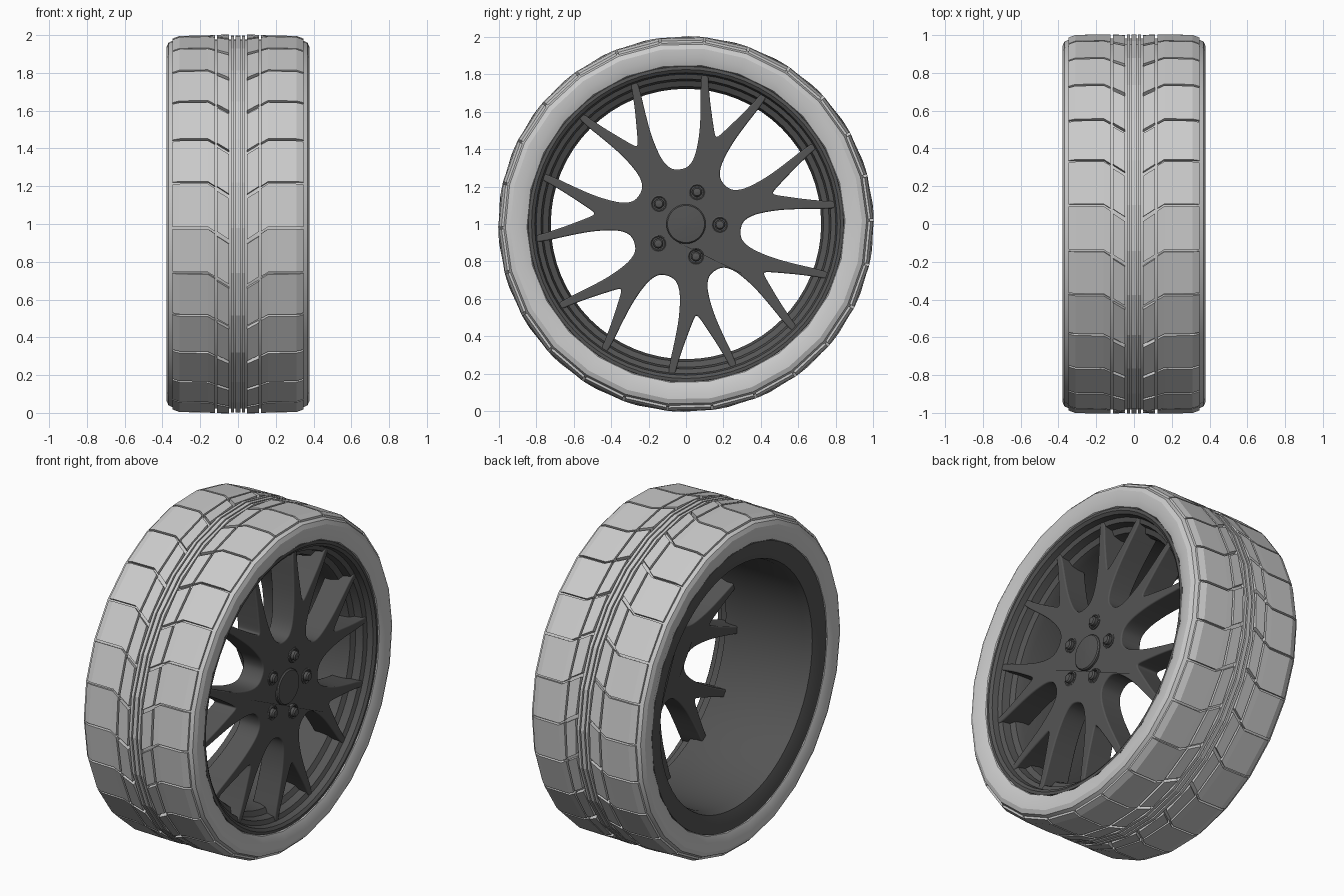
import bpy, bmesh, math
from mathutils import Vector

if "Cube" in bpy.data.objects:
    bpy.data.objects.remove(bpy.data.objects["Cube"])

N = 26                                   # tread blocks around the tyre
STEP = 2 * math.pi / N
PHASE = math.radians(181.2)

dark = bpy.data.materials.new("dark_metal")
dark.diffuse_color = (0.09, 0.09, 0.09, 1)
dark.use_nodes = True
dark.node_tree.nodes["Principled BSDF"].inputs["Base Color"].default_value = dark.diffuse_color


def pt(x, r, t):
    """Wheel coordinates: x along the axle, radius, angle seen from +x."""
    return Vector((x, r * math.cos(t), 1 + r * math.sin(t)))


def finish(bm, name, mat=None, smooth=None):
    bmesh.ops.recalc_face_normals(bm, faces=bm.faces)
    me = bpy.data.meshes.new(name)
    bm.to_mesh(me)
    bm.free()
    ob = bpy.data.objects.new(name, me)
    bpy.context.collection.objects.link(ob)
    if mat:
        me.materials.append(mat)
    if smooth:
        bpy.ops.object.select_all(action='DESELECT')
        ob.select_set(True)
        bpy.context.view_layer.objects.active = ob
        bpy.ops.object.shade_smooth_by_angle(angle=math.radians(smooth))
    return ob


def revolve(bm, profile, n, phase=0.0, cy=0.0, cz=0.0):
    """Spin a closed (x, r) profile around an axle-parallel axis."""
    off = Vector((0, cy, cz))
    rings = [[bm.verts.new(pt(x, r, phase + 2 * math.pi * i / n) + off) for x, r in profile]
             for i in range(n)]
    m = len(profile)
    for i in range(n):
        a, b = rings[i], rings[(i + 1) % n]
        for j in range(m):
            k = (j + 1) % m
            bm.faces.new((a[j], a[k], b[k], b[j]))


# Tyre carcass
half = [(0.335, 0.835), (0.362, 0.85), (0.377, 0.89), (0.379, 0.94), (0.368, 0.965), (0.33, 0.982)]
profile = half + [(-x, r) for x, r in reversed(half)]
bm = bmesh.new()
revolve(bm, profile, N, PHASE)
finish(bm, "tyre_body", None, 20)

# Centre ribs of the tread
bm = bmesh.new()
for x0, x1 in ((-0.012, 0.012), (0.02, 0.037), (-0.037, -0.02)):
    revolve(bm, [(x0, 0.95), (x0, 1.002), (x1, 1.002), (x1, 0.95)], N, PHASE)
finish(bm, "tread_centre_ribs")


# Tread blocks: straight across the shoulder, swept into a V at the middle
def sweep(x):
    return 0.085 * max(0.0, 0.16 - x) / 0.13


def block(bm, cols, side, i, gap):
    t0 = PHASE + i * STEP
    rows = []
    for x, r in cols:
        a, b = t0 + sweep(x) + gap, t0 + sweep(x) + STEP - gap
        rows.append([bm.verts.new(pt(side * x, rr, t))
                     for rr, t in ((r, a), (r, b), (r - 0.035, b), (r - 0.035, a))])
    for p, q in zip(rows, rows[1:]):
        for j in range(4):
            k = (j + 1) % 4
            bm.faces.new((p[j], p[k], q[k], q[j]))
    bm.faces.new(rows[0])
    bm.faces.new(rows[-1])


for name, cols, gap in (
        ("tread_shoulder_blocks", [(0.123, 1.003), (0.16, 1.003), (0.31, 1.0), (0.347, 0.986)], 0.006),
        ("tread_chevron_blocks", [(0.047, 1.003), (0.112, 1.003)], 0.012)):
    bm = bmesh.new()
    for side in (1, -1):
        for i in range(N):
            block(bm, cols, side, i, gap)
    finish(bm, name)

# Rim barrel with stepped front lip and flared back flange
bm = bmesh.new()
revolve(bm, [(0.335, 0.85), (0.358, 0.842), (0.36, 0.825), (0.348, 0.808), (0.315, 0.80),
             (0.305, 0.775), (0.26, 0.765), (0.245, 0.735), (0.20, 0.722), (-0.29, 0.722),
             (-0.34, 0.735), (-0.36, 0.80), (-0.36, 0.842), (-0.335, 0.85),
             (-0.30, 0.80), (0.28, 0.82)], 64)
finish(bm, "rim", dark, 35)

# Hub and seven forked spokes as one bevelled plate
fork = [(0.49, 0.0), (0.505, 0.014), (0.56, 0.043), (0.65, 0.089), (0.74, 0.130), (0.80, 0.153),
        (0.808, 0.172), (0.79, 0.186), (0.72, 0.168), (0.63, 0.136), (0.51, 0.098), (0.42, 0.080),
        (0.35, 0.074), (0.30, 0.085), (0.274, 0.108)]
outline = []
for k in range(7):
    c = math.radians(70.8) + k * 2 * math.pi / 7
    for u, v in [(u, -v) for u, v in reversed(fork[1:])] + fork:
        outline.append(Vector((u * math.cos(c) - v * math.sin(c), u * math.sin(c) + v * math.cos(c))))
for _ in range(2):                       # corner cutting rounds the outline
    outline = [q for a, b in zip(outline, outline[1:] + outline[:1])
               for q in (a.lerp(b, 0.25), a.lerp(b, 0.75))]
bm = bmesh.new()
front, back = [], []
for p in outline:
    f = min(1.0, max(0.0, (p.length - 0.29) / 0.5))
    front.append(bm.verts.new((0.337 - 0.022 * f, p.x, 1 + p.y)))
    back.append(bm.verts.new((0.20 - 0.05 * f, p.x, 1 + p.y)))
bm.faces.new(front)
bm.faces.new(back)
for i in range(len(front)):
    j = (i + 1) % len(front)
    bm.faces.new((front[i], front[j], back[j], back[i]))
spokes = finish(bm, "spokes", dark, 40)
bev = spokes.modifiers.new("soft_edges", 'BEVEL')
bev.width = 0.013
bev.segments = 3
bev.limit_method = 'ANGLE'
bev.angle_limit = math.radians(45)

# Centre cap
bm = bmesh.new()
revolve(bm, [(0.25, 0.001), (0.25, 0.105), (0.338, 0.105), (0.345, 0.099), (0.349, 0.06), (0.351, 0.001)], 40)
finish(bm, "centre_cap", dark, 35)

# Five wheel nuts, each a domed nut inside a raised seat ring
nuts, seats = bmesh.new(), bmesh.new()
for k in range(5):
    t = math.radians(71 - 72 * k)
    cy, cz = 0.181 * math.cos(t), 0.181 * math.sin(t)
    revolve(seats, [(0.32, 0.033), (0.338, 0.034), (0.342, 0.039), (0.338, 0.045), (0.32, 0.045)],
            24, 0, cy, cz)
    revolve(nuts, [(0.31, 0.001), (0.31, 0.027), (0.352, 0.027), (0.36, 0.02), (0.363, 0.001)],
            12, 0, cy, cz)
finish(seats, "nut_seats", dark, 40)
finish(nuts, "wheel_nuts", dark, 40)
